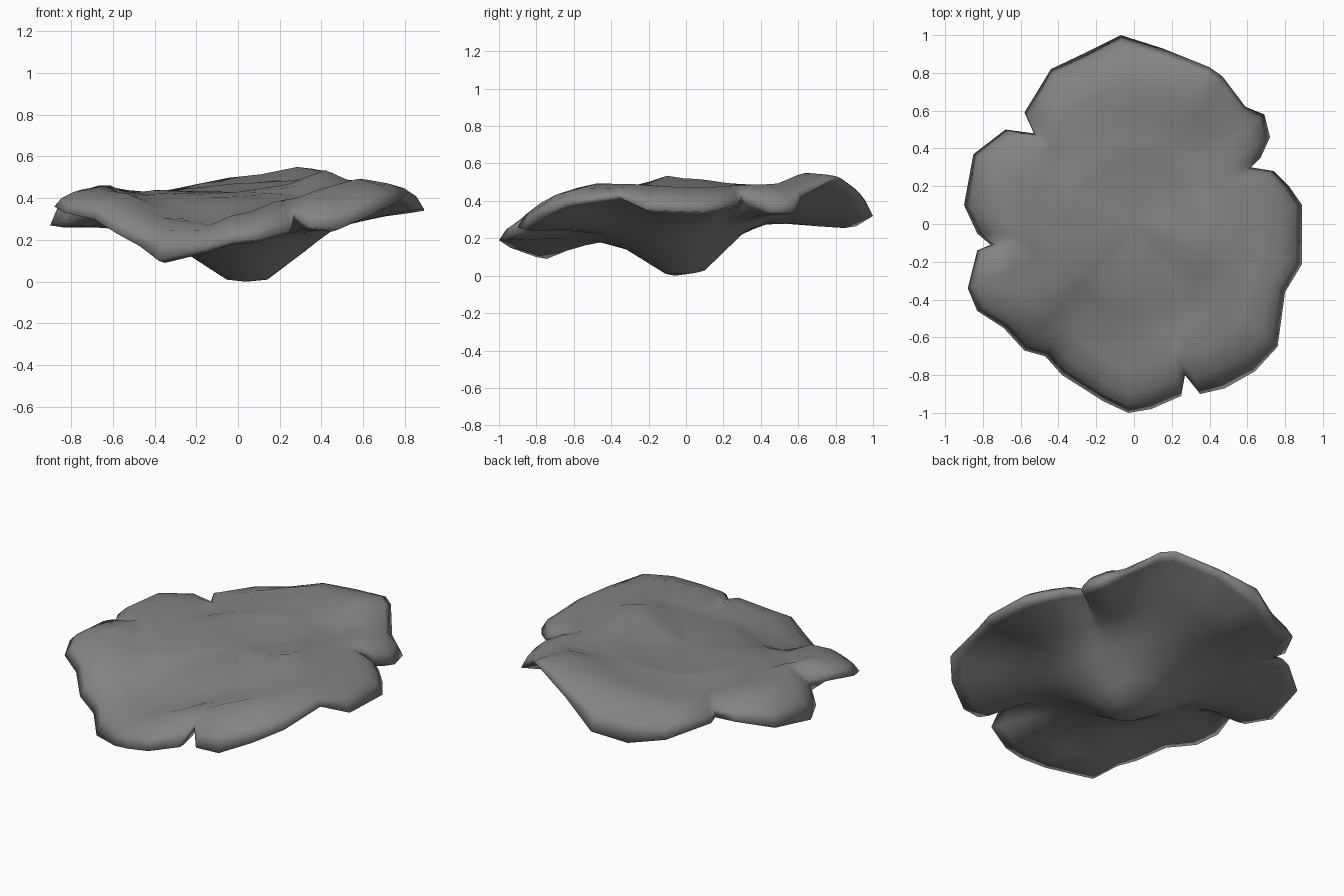
import bpy, bmesh
from math import atan2, degrees, hypot

if "Cube" in bpy.data.objects:
    bpy.data.objects.remove(bpy.data.objects["Cube"])

# Lobed rim: x, y, z going counter-clockwise, with notches between the lobes
RIM = [
    (.89, .10, .34), (.82, .20, .36), (.74, .28, .38), (.62, .30, .43),
    (.67, .35, .39), (.72, .46, .34), (.69, .58, .34), (.59, .62, .42),
    (.47, .78, .51), (.40, .83, .52), (.15, .93, .44), (-.07, 1.0, .32),
    (-.25, .91, .265), (-.44, .82, .30), (-.58, .59, .35), (-.53, .48, .33),
    (-.68, .50, .35), (-.85, .37, .31), (-.90, .10, .27), (-.83, -.05, .28),
    (-.76, -.11, .33), (-.83, -.14, .39), (-.88, -.34, .36), (-.83, -.46, .33),
    (-.69, -.55, .30), (-.58, -.67, .23), (-.47, -.70, .17), (-.38, -.80, .10),
    (-.16, -.94, .15), (-.03, -1.0, .19), (.09, -.98, .20), (.25, -.91, .24),
    (.27, -.80, .32), (.35, -.90, .26), (.48, -.87, .25), (.64, -.78, .32),
    (.76, -.65, .38), (.80, -.36, .42), (.89, -.21, .35)]

# Top surface by direction: angle, height of inner ring, height of outer ridge
RIDGE = [(0, .52, .47), (45, .49, .49), (65, .48, .55), (90, .47, .50),
         (120, .45, .44), (137, .44, .43), (160, .44, .46), (195, .42, .46),
         (215, .40, .43), (240, .36, .30), (258, .36, .27), (272, .37, .33),
         (287, .38, .39), (310, .42, .47), (325, .48, .50), (345, .535, .48),
         (360, .52, .47)]
CENTRE_TOP = .43


def lerp(a, b, t):
    return a + (b - a) * t


def relax(points):
    n = len(points)
    return [tuple((points[i - 1][k] + 2 * points[i][k] + points[(i + 1) % n][k]) / 4
                  for k in range(3)) for i in range(n)]


# Softened outline steers the inner rings so notches fade out inward
SOFT = RIM
for _ in range(8):
    SOFT = relax(SOFT)


def ridge_at(x, y):
    a = degrees(atan2(y, x)) % 360
    for p, q in zip(RIDGE, RIDGE[1:]):
        if p[0] <= a <= q[0]:
            t = (a - p[0]) / (q[0] - p[0])
            t = t * t * (3 - 2 * t)
            return lerp(p[1], q[1], t), lerp(p[2], q[2], t)


def piecewise(pts, f):
    for p, q in zip(pts, pts[1:]):
        if f <= q[0]:
            return lerp(p[1], q[1], (f - p[0]) / (q[0] - p[0]))
    return pts[-1][1]


def top_z(x, y, rim, f):
    inner, outer = ridge_at(x, y)
    # raised middle, shallow groove, then the crest of the lobes
    return piecewise([(0, CENTRE_TOP), (.3, lerp(CENTRE_TOP, inner, .35)),
                      (.52, inner), (.65, (inner + outer) / 2 - .025), (.78, outer),
                      (.9, lerp(outer, rim, .25)),
                      (.96, lerp(outer, rim, .55)), (1, rim)], f)


def under_z(x, y, rim, f):
    back = max(0, y / hypot(x, y)) ** 2
    z = piecewise([(0, 0), (.12, .01 + .02 * back), (.35, .14 + .08 * back),
                   (.55, .22 + .04 * back + (rim - .27) * .4),
                   (.8, .25 + (rim - .27) * .8), (.93, rim - .01), (1, rim)], f)
    return min(z, top_z(x, y, rim, f) - .045) if f < .95 else z


bm = bmesh.new()


def ring(f, height, shift=0):
    w = min(1, max(0, (f - .5) / .42))
    verts = []
    for hard, soft in zip(RIM, SOFT):
        x, y, z = (lerp(s, h, w) for s, h in zip(soft, hard))
        verts.append(bm.verts.new((x * f + shift * (1 - f), y * f, height(x, y, z, f))))
    return verts


def bridge(a, b):
    n = len(a)
    for i in range(n):
        j = (i + 1) % n
        bm.faces.new((a[i], a[j], b[j], b[i]))


def fan(r, v):
    for i in range(len(r)):
        bm.faces.new((v, r[i], r[(i + 1) % len(r)]))


# Ruffled upper surface and tapering underside share the rim
rim = ring(1, top_z)
for fractions, height, shift, tip in (
        ((.96, .9, .78, .65, .52, .42, .3, .15), top_z, 0, (0, 0, CENTRE_TOP)),
        ((.93, .8, .67, .55, .45, .35, .23, .12), under_z, .05, (.04, -.06, 0))):
    outer = rim
    for f in fractions:
        inner = ring(f, height, shift)
        bridge(outer, inner)
        outer = inner
    fan(outer, bm.verts.new(tip))

bmesh.ops.recalc_face_normals(bm, faces=bm.faces)
for face in bm.faces:
    face.smooth = True
mesh = bpy.data.meshes.new("ruffled_cap")
bm.to_mesh(mesh)
bm.free()
cap = bpy.data.objects.new("ruffled_cap", mesh)
bpy.context.collection.objects.link(cap)

# Dark grey surface
grey = bpy.data.materials.new("dark_grey")
grey.diffuse_color = (.23, .23, .23, 1)
grey.use_nodes = True
grey.node_tree.nodes["Principled BSDF"].inputs["Base Color"].default_value = grey.diffuse_color
mesh.materials.append(grey)
